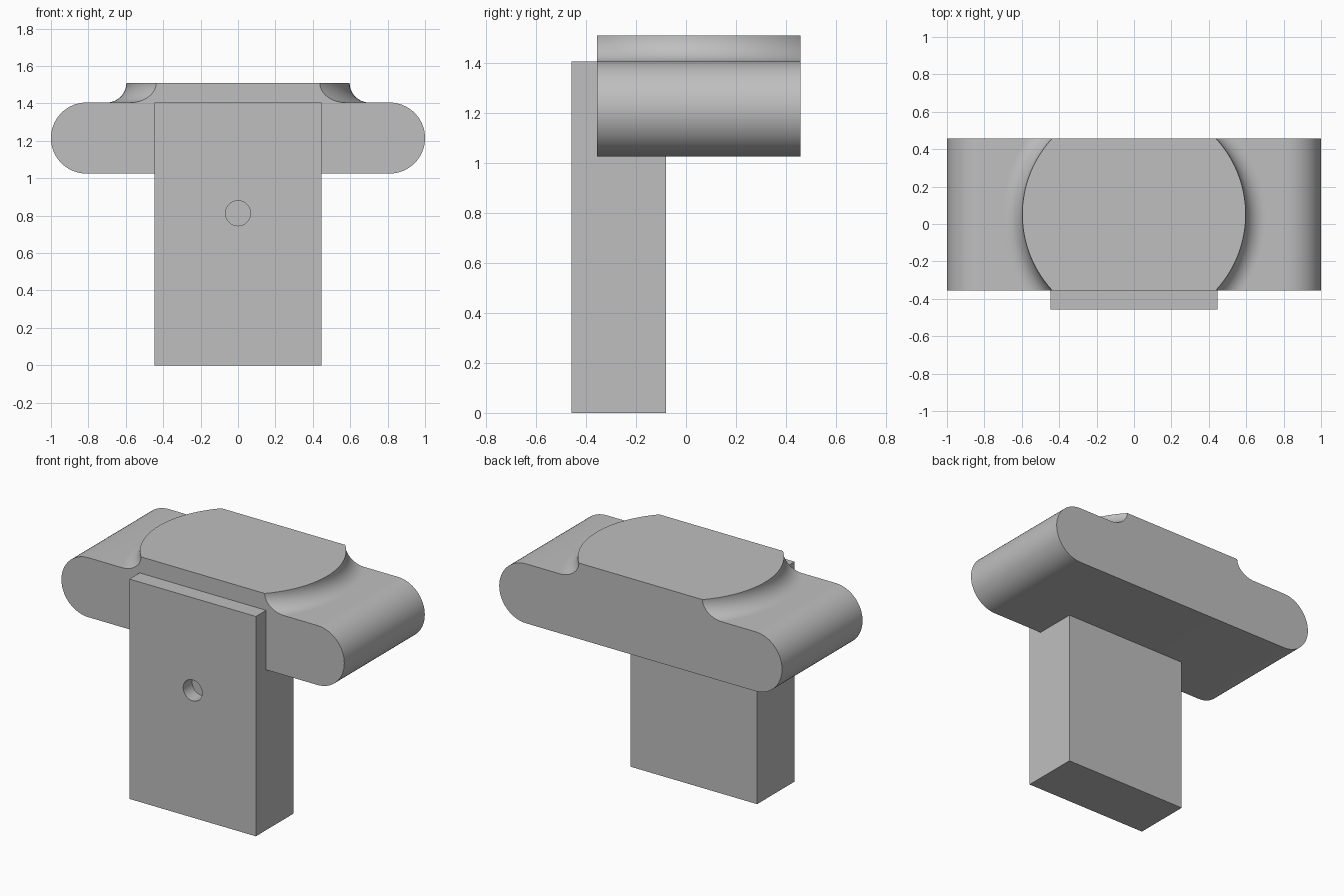
import bpy
import bmesh
from math import sin, cos, pi, radians
from mathutils import Matrix, Vector

if "Cube" in bpy.data.objects:
    bpy.data.objects.remove(bpy.data.objects["Cube"])

grey = bpy.data.materials.new("plain grey")
grey.use_nodes = True
GREY = (0.52, 0.52, 0.52, 1)
grey.diffuse_color = GREY
next(n for n in grey.node_tree.nodes
     if n.type == "BSDF_PRINCIPLED").inputs["Base Color"].default_value = GREY

STEM_W, STEM_FRONT, STEM_BACK = 0.447, -0.458, -0.08
BAR_FRONT, BAR_BACK = -0.355, 0.458
BAR_LOW, BAR_HIGH, CAP_TOP = 1.025, 1.405, 1.51


def add_object(name, bm, smooth=True):
    bmesh.ops.recalc_face_normals(bm, faces=bm.faces)
    mesh = bpy.data.meshes.new(name)
    bm.to_mesh(mesh)
    bm.free()
    mesh.materials.append(grey)
    obj = bpy.data.objects.new(name, mesh)
    bpy.context.collection.objects.link(obj)
    bpy.ops.object.select_all(action="DESELECT")
    obj.select_set(True)
    bpy.context.view_layer.objects.active = obj
    if smooth:
        bpy.ops.object.shade_smooth_by_angle(angle=radians(30))
    return obj


# Crossbar: rounded-end outline extruded front to back
bm = bmesh.new()
radius = (BAR_HIGH - BAR_LOW) / 2
mid_z = BAR_LOW + radius
outline = []
for side in (1, -1):
    for i in range(33):
        a = -pi / 2 + pi * i / 32
        outline.append(bm.verts.new((side * (1 - radius + radius * cos(a)),
                                     BAR_FRONT, mid_z + side * radius * sin(a))))
face = bm.faces.new(outline)
extruded = bmesh.ops.extrude_face_region(bm, geom=[face], use_keep_orig=True)
bmesh.ops.translate(bm, vec=(0, BAR_BACK - BAR_FRONT, 0),
                    verts=[v for v in extruded["geom"] if isinstance(v, bmesh.types.BMVert)])
add_object("crossbar", bm)

# Raised cap: round platform with a concave flare, trimmed flush front and back
bm = bmesh.new()
cove = CAP_TOP - BAR_HIGH
centre_y = (BAR_FRONT + BAR_BACK) / 2
top_radius, sides, steps = 0.597, 128, 16
rings = []
for j in range(steps + 1):
    a = pi / 2 * j / steps
    r = top_radius + cove * (1 - cos(a))
    z = CAP_TOP - cove * sin(a)
    rings.append([bm.verts.new((r * cos(2 * pi * k / sides),
                                centre_y + r * sin(2 * pi * k / sides), z))
                  for k in range(sides)])
for upper, lower in zip(rings, rings[1:]):
    for k in range(sides):
        n = (k + 1) % sides
        bm.faces.new((upper[k], lower[k], lower[n], upper[n]))
bm.faces.new(rings[0])
bm.faces.new(rings[-1])
for y, direction in ((BAR_FRONT, -1), (BAR_BACK, 1)):
    bmesh.ops.bisect_plane(bm, geom=bm.verts[:] + bm.edges[:] + bm.faces[:],
                           plane_co=(0, y, 0), plane_no=(0, direction, 0),
                           clear_outer=True)
    bmesh.ops.holes_fill(bm, edges=[e for e in bm.edges if e.is_boundary], sides=0)
add_object("raised_cap", bm)

# Stem: upright block
bm = bmesh.new()
bmesh.ops.create_cube(bm, size=1)
bmesh.ops.scale(bm, vec=(2 * STEM_W, STEM_BACK - STEM_FRONT, BAR_HIGH), verts=bm.verts)
bmesh.ops.translate(bm, vec=(0, (STEM_FRONT + STEM_BACK) / 2, BAR_HIGH / 2), verts=bm.verts)
stem = add_object("stem", bm, smooth=False)

# Blind hole in the stem front
bm = bmesh.new()
hole_depth = 0.09
bmesh.ops.create_cone(bm, cap_ends=True, segments=48, radius1=0.067, radius2=0.067,
                      depth=2 * hole_depth,
                      matrix=Matrix.Translation(Vector((0, STEM_FRONT, 0.813)))
                      @ Matrix.Rotation(pi / 2, 4, "X"))
cutter = add_object("hole_cutter", bm, smooth=False)
cutter.hide_render = True
cut = stem.modifiers.new("hole", "BOOLEAN")
cut.operation = "DIFFERENCE"
cut.solver = "EXACT"
cut.object = cutter
bpy.ops.object.select_all(action="DESELECT")
stem.select_set(True)
bpy.context.view_layer.objects.active = stem
bpy.ops.object.modifier_apply(modifier=cut.name)
bpy.data.objects.remove(cutter)
bpy.ops.object.shade_smooth_by_angle(angle=radians(30))
